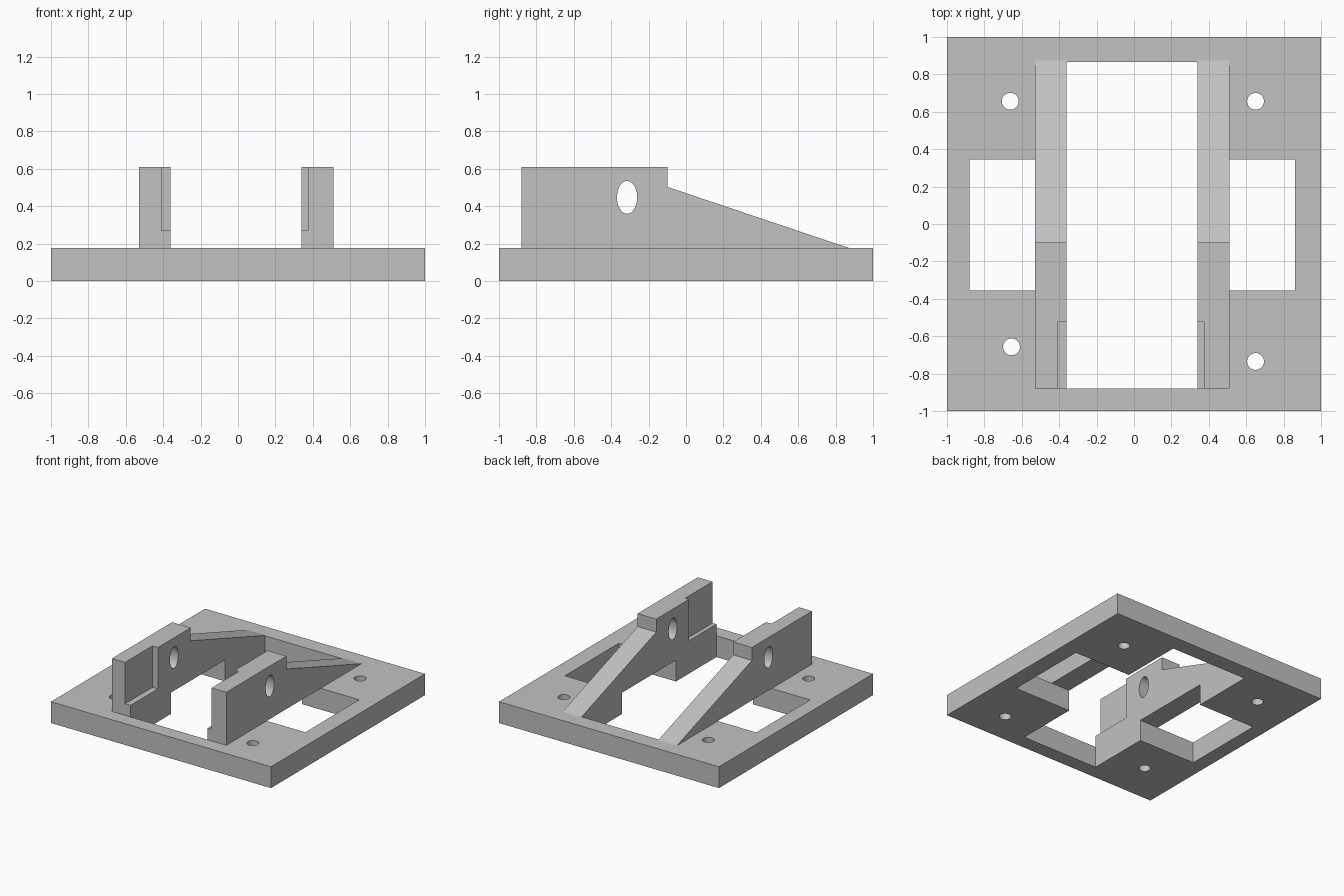
import bpy, bmesh, math

if "Cube" in bpy.data.objects:
    bpy.data.objects.remove(bpy.data.objects["Cube"])

grey = bpy.data.materials.new("plain_grey")
grey.diffuse_color = (0.54, 0.54, 0.54, 1)
grey.use_nodes = True
grey.node_tree.nodes["Principled BSDF"].inputs["Base Color"].default_value = grey.diffuse_color
T = 0.175  # plate thickness


def make_object(name, bm):
    bmesh.ops.recalc_face_normals(bm, faces=bm.faces)
    mesh = bpy.data.meshes.new(name)
    bm.to_mesh(mesh)
    bm.free()
    mesh.materials.append(grey)
    obj = bpy.data.objects.new(name, mesh)
    bpy.context.collection.objects.link(obj)
    return obj


def box(name, x0, x1, y0, y1, z0, z1):
    bm = bmesh.new()
    bmesh.ops.create_cube(bm, size=1)
    bmesh.ops.scale(bm, vec=(x1 - x0, y1 - y0, z1 - z0), verts=bm.verts)
    bmesh.ops.translate(bm, vec=((x0 + x1) / 2, (y0 + y1) / 2, (z0 + z1) / 2), verts=bm.verts)
    return make_object(name, bm)


def prism(name, points, offset):
    """Closed outline of 3D points swept along an offset."""
    bm = bmesh.new()
    face = bm.faces.new([bm.verts.new(p) for p in points])
    out = bmesh.ops.extrude_face_region(bm, geom=[face], use_keep_orig=True)
    moved = [v for v in out["geom"] if isinstance(v, bmesh.types.BMVert)]
    bmesh.ops.translate(bm, vec=offset, verts=moved)
    return make_object(name, bm)


def ring(n, ra, rb):
    return [(ra * math.cos(2 * math.pi * i / n), rb * math.sin(2 * math.pi * i / n)) for i in range(n)]


def cut(obj, cutter):
    """Subtract the cutter, then remove it."""
    cutter.hide_render = True
    mod = obj.modifiers.new("cut", 'BOOLEAN')
    mod.operation = 'DIFFERENCE'
    mod.solver = 'EXACT'
    mod.object = cutter
    bpy.context.view_layer.objects.active = obj
    bpy.ops.object.modifier_apply(modifier=mod.name)
    bpy.data.objects.remove(cutter)


def smooth(obj):
    bpy.ops.object.select_all(action='DESELECT')
    obj.select_set(True)
    bpy.context.view_layer.objects.active = obj
    bpy.ops.object.shade_smooth_by_angle(angle=math.radians(30))


# Base plate with central opening and side windows running under the walls
plate = box("base_plate", -1, 1, -1, 1, 0, T)
cut(plate, box("centre_cutter", -0.36, 0.34, -0.88, 0.865, -0.1, 0.3))
cut(plate, box("left_window_cutter", -0.88, -0.2, -0.355, 0.345, -0.1, 0.3))
cut(plate, box("right_window_cutter", 0.2, 0.86, -0.355, 0.345, -0.1, 0.3))

# Screw holes
for x, y in [(-0.662, 0.656), (0.65, 0.656), (-0.655, -0.657), (0.65, -0.735)]:
    outline = [(x + a, y + b, -0.1) for a, b in ring(32, 0.045, 0.045)]
    cut(plate, prism("screw_cutter", outline, (0, 0, 0.5)))
smooth(plate)

# Upright walls: tall block with a sloping brace, oval hole and inner recess
profile = [(-0.88, T), (-0.88, 0.61), (-0.10, 0.61), (-0.10, 0.503), (0.875, T)]
for name, x0, x1, r0, r1 in [("left_wall", -0.53, -0.36, -0.41, -0.30),
                             ("right_wall", 0.34, 0.51, 0.28, 0.375)]:
    wall = prism(name, [(x0, y, z) for y, z in profile], (x1 - x0, 0, 0))
    cut(wall, box("recess_cutter", r0, r1, -1.0, -0.525, 0.27, 0.8))
    oval = [(x0 - 0.1, -0.315 + a, 0.447 + b) for a, b in ring(40, 0.054, 0.088)]
    cut(wall, prism("oval_cutter", oval, (x1 - x0 + 0.2, 0, 0)))
    smooth(wall)
